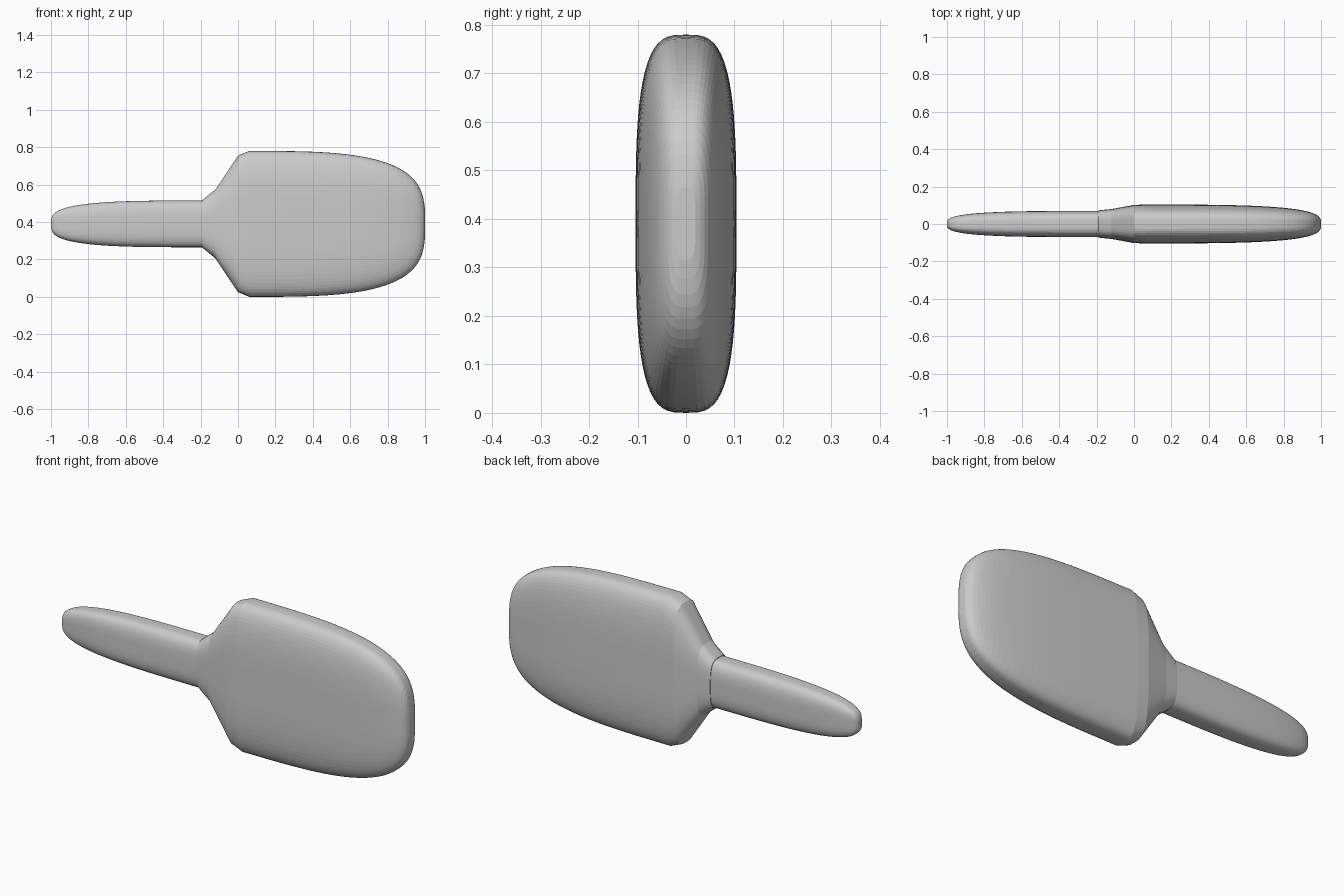
import bpy, bmesh
from math import sin, cos, pi, copysign

if "Cube" in bpy.data.objects:
    bpy.data.objects.remove(bpy.data.objects["Cube"], do_unlink=True)

ROUND = 3.3      # squareness of the soft box shapes
MID_Z = 0.39
SEGMENTS = 64
STEPS = 24

grey = bpy.data.materials.new("plain grey")
grey.use_nodes = True
grey.diffuse_color = (0.6, 0.6, 0.6, 1)
grey.node_tree.nodes["Principled BSDF"].inputs["Base Color"].default_value = (0.6, 0.6, 0.6, 1)


def soft(value):
    return copysign(abs(value) ** (2 / ROUND), value)


def soft_end(start, tip, depth, height):
    """Stations that round off from a full section to a blunt tip."""
    stations = []
    for i in range(STEPS):
        t = i / STEPS * pi / 2
        stations.append((start + (tip - start) * soft(sin(t)),
                         depth * soft(cos(t)), height * soft(cos(t))))
    # blunt tip
    x, d, h = stations[-1]
    stations[-1] = (tip, d, h)
    return stations


def loft(name, stations):
    """Skin rounded sections given as (x, half depth, half height)."""
    bm = bmesh.new()
    rings = []
    for x, depth, height in stations:
        ring = []
        for k in range(SEGMENTS):
            a = 2 * pi * k / SEGMENTS
            ring.append(bm.verts.new((x, depth * soft(cos(a)), MID_Z + height * soft(sin(a)))))
        rings.append(ring)
    for a, b in zip(rings, rings[1:]):
        for k in range(SEGMENTS):
            n = (k + 1) % SEGMENTS
            bm.faces.new((a[k], a[n], b[n], b[k]))
    bm.faces.new(rings[0])
    bm.faces.new(rings[-1])
    bmesh.ops.recalc_face_normals(bm, faces=bm.faces[:])
    mesh = bpy.data.meshes.new(name)
    bm.to_mesh(mesh)
    bm.free()
    mesh.materials.append(grey)
    obj = bpy.data.objects.new(name, mesh)
    bpy.context.collection.objects.link(obj)
    return obj


# Broad blade with its faceted neck
neck = [(-0.19, 0.073, 0.128), (-0.12, 0.08, 0.185), (0.0, 0.102, 0.365)]
loft("blade", neck + soft_end(0.06, 1.0, 0.104, 0.39))

# Slim handle, running a little way into the neck
loft("handle", [(-0.15, 0.07, 0.125)] + soft_end(-0.2, -1.0, 0.07, 0.125))
